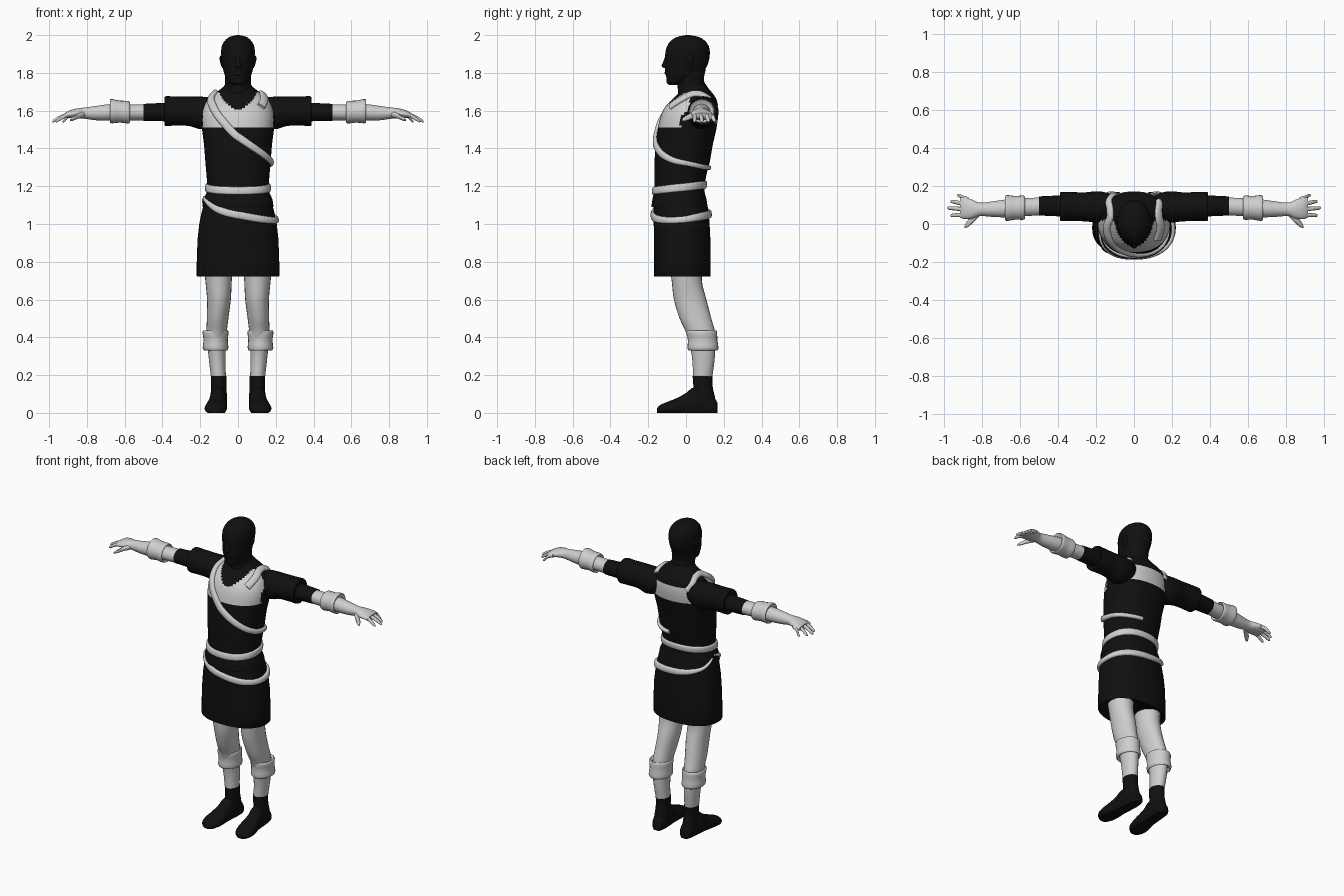
import bpy, bmesh, math
from mathutils import Vector


def material(name, v):
    m = bpy.data.materials.new(name)
    m.diffuse_color = (v, v, v, 1)
    return m


BLACK = material("black cloth", 0.005)
LIGHT = material("light grey", 0.62)


def spline(keys, n):
    """Smooth interpolation through tuples."""
    out = []
    for i in range(len(keys) - 1):
        p = [keys[max(i - 1, 0)], keys[i], keys[i + 1], keys[min(i + 2, len(keys) - 1)]]
        for s in range(n):
            u = s / n
            out.append(tuple(0.5 * (2 * b + (c - a) * u + (2 * a - 5 * b + 4 * c - d) * u * u
                                    + (3 * b - a - 3 * c + d) * u ** 3) for a, b, c, d in zip(*p)))
    return out + [tuple(keys[-1])]


def oval(t, e):
    c, s = math.cos(t), math.sin(t)
    return math.copysign(abs(c) ** e, c), math.copysign(abs(s) ** e, s)


def build(name, rings, mats, rule=None):
    """Skin a list of point rings into a capped mesh."""
    bm = bmesh.new()
    vs = [[bm.verts.new(p) for p in r] for r in rings]
    n = len(vs[0])
    for a, b in zip(vs, vs[1:]):
        for i in range(n):
            bm.faces.new((a[i], a[(i + 1) % n], b[(i + 1) % n], b[i]))
    bm.faces.new(vs[0])
    bm.faces.new(vs[-1])
    bmesh.ops.recalc_face_normals(bm, faces=bm.faces)
    if rule:
        for f in bm.faces:
            f.material_index = rule(f.calc_center_median())
    me = bpy.data.meshes.new(name)
    bm.to_mesh(me)
    bm.free()
    for m in mats:
        me.materials.append(m)
    ob = bpy.data.objects.new(name, me)
    bpy.context.collection.objects.link(ob)
    bpy.ops.object.select_all(action='DESELECT')
    ob.select_set(True)
    bpy.context.view_layer.objects.active = ob
    bpy.ops.object.shade_smooth_by_angle(angle=math.radians(50))
    return ob


def loft(name, axis, keys, mat, n=4, seg=24, e=1.0, m=1, rule=None):
    """Oval rings (position, centre a, centre b, radius a, radius b) along an axis."""
    rings = []
    for p, a, b, ra, rb in (spline(keys, n) if n > 1 else keys):
        ring = []
        for i in range(seg):
            c, s = oval(math.tau * i / seg, e)
            u, v = a + ra * c, b + rb * s
            x, y, z = {'x': (p, u, v), 'y': (u, p, v), 'z': (u, v, p)}[axis]
            ring.append((m * x, y, max(z, 0)))
        rings.append(ring)
    return build(name, rings, mat if isinstance(mat, list) else [mat], rule)


def surface(rings, t, z, e):
    """Point on a z loft at an angle and height."""
    rings = sorted(rings)
    z = min(max(z, rings[0][0]), rings[-1][0])
    for r, q in zip(rings, rings[1:]):
        if r[0] <= z <= q[0]:
            k = (z - r[0]) / max(q[0] - r[0], 1e-6)
            x, y, rx, ry = (a + (b - a) * k for a, b in zip(r[1:], q[1:]))
            c, s = oval(t, e)
            return Vector((x + rx * c, y + ry * s, z))


def band(name, body, e, path, thick=0.011):
    """Soft flattened strap lying on a body; path holds (degrees, height, half width)."""
    pts = spline(path, 8)
    pos = [surface(body, math.radians(t), z, e) for t, z, w in pts]
    rings = []
    for i, (t, z, w) in enumerate(pts):
        t = math.radians(t)
        du = surface(body, t + 0.06, z, e) - surface(body, t - 0.06, z, e)
        dv = surface(body, t, z + 0.01, e) - surface(body, t, z - 0.01, e)
        nor = du.cross(dv).normalized()
        tan = (pos[min(i + 1, len(pos) - 1)] - pos[max(i - 1, 0)]).normalized()
        side = tan.cross(nor).normalized()
        ring = []
        for k in range(12):
            c, s = oval(math.tau * k / 12, 0.7)
            ring.append(pos[i] + side * w * c + nor * (thick * s + 0.003))
        rings.append(ring)
    return build(name, rings, [LIGHT])


# Torso with a light bib, back panel and black collar
TORSO = [(1.09, 0, -0.035, 0.188, 0.148), (1.13, 0, -0.035, 0.182, 0.143), (1.18, 0, -0.035, 0.163, 0.133),
         (1.25, 0, -0.03, 0.166, 0.136), (1.33, 0, -0.02, 0.173, 0.146), (1.42, 0, -0.01, 0.180, 0.152),
         (1.50, 0, 0.005, 0.190, 0.155), (1.57, 0, 0.018, 0.192, 0.152), (1.62, 0, 0.030, 0.180, 0.140),
         (1.66, 0, 0.045, 0.160, 0.116), (1.69, 0, 0.050, 0.125, 0.092), (1.72, 0, 0.045, 0.085, 0.072),
         (1.74, 0, 0.040, 0.066, 0.065)]
TORSO_E = 0.9


def bib(c):
    if c.y < 0.02:
        return int(1.515 < c.z < min(1.70, 1.605 + 9 * c.x * c.x) and abs(c.x) < 0.187)
    return int(1.53 < c.z < 1.635 and abs(c.x) < 0.155)


loft("torso", 'z', TORSO, [BLACK, LIGHT], n=7, seg=72, e=TORSO_E, rule=bib)
torso = spline(TORSO, 7)

# Skirt
SKIRT = [(0.74, 0, -0.02, 0.19, 0.125), (0.722, 0, -0.02, 0.217, 0.149), (0.726, 0, -0.02, 0.22, 0.15),
         (0.82, 0, -0.02, 0.218, 0.15), (0.92, 0, -0.02, 0.214, 0.149), (1.0, 0, -0.023, 0.205, 0.148),
         (1.06, 0, -0.026, 0.193, 0.146), (1.12, 0, -0.03, 0.178, 0.14), (1.18, 0, -0.03, 0.155, 0.125)]
loft("skirt", 'z', SKIRT, BLACK, n=1, seg=48, e=0.88)
skirt = SKIRT[2:]

# Waist belt, dipping at the front
band("waist_belt", torso, TORSO_E,
     [(t, 1.192 - 0.016 * math.sin(math.radians(-t)), 0.021) for t in range(0, 361, 30)], 0.009)
# Slanting hip belt that tapers under the tunic hem
band("hip_belt", skirt, 0.88,
     [(-178, 1.14, 0.006), (-150, 1.115, 0.012), (-120, 1.075, 0.019), (-90, 1.047, 0.02), (-60, 1.028, 0.02),
      (-30, 1.02, 0.018), (0, 1.022, 0.018), (30, 1.035, 0.02), (60, 1.045, 0.021), (90, 1.053, 0.02),
      (120, 1.068, 0.016), (150, 1.09, 0.01), (175, 1.13, 0.005)], 0.013)
# Diagonal sash from one shoulder to the other flank
band("sash", torso, TORSO_E,
     [(-235, 1.62, 0.018), (-212, 1.67, 0.018), (-190, 1.69, 0.019), (-165, 1.685, 0.02), (-138, 1.63, 0.021),
      (-114, 1.55, 0.021), (-88, 1.455, 0.021), (-54, 1.385, 0.019), (-22, 1.342, 0.017), (10, 1.32, 0.014),
      (50, 1.303, 0.013), (80, 1.30, 0.012)], 0.014)
# Shoulder strap on the other side
band("shoulder_strap", torso, TORSO_E,
     [(-50, 1.62, 0.022), (-32, 1.66, 0.022), (-10, 1.685, 0.022), (15, 1.685, 0.02), (40, 1.66, 0.016)], 0.012)

# Neck and head
loft("neck", 'z', [(1.68, 0, 0.045, 0.085, 0.085), (1.73, 0, 0.03, 0.070, 0.075), (1.77, 0, 0.022, 0.068, 0.073),
                   (1.82, 0, 0.03, 0.068, 0.075)], BLACK)
loft("head", 'z', [(1.737, 0, -0.06, 0.022, 0.03), (1.748, 0, -0.05, 0.045, 0.052), (1.775, 0, -0.022, 0.064, 0.082),
                   (1.81, 0, -0.008, 0.077, 0.102), (1.85, 0, 0.004, 0.084, 0.113), (1.90, 0, 0.008, 0.089, 0.118),
                   (1.94, 0, 0.010, 0.086, 0.111), (1.97, 0, 0.010, 0.070, 0.090), (1.99, 0, 0.010, 0.045, 0.058),
                   (2.0, 0, 0.010, 0.008, 0.01)], BLACK, seg=32)
loft("nose", 'z', [(1.825, 0, -0.105, 0.014, 0.012), (1.838, 0, -0.108, 0.018, 0.021),
                   (1.86, 0, -0.104, 0.012, 0.016), (1.89, 0, -0.10, 0.008, 0.009)], BLACK, seg=12)
loft("lips", 'z', [(1.782, 0, -0.094, 0.016, 0.006), (1.792, 0, -0.098, 0.026, 0.013),
                   (1.806, 0, -0.098, 0.022, 0.014), (1.813, 0, -0.098, 0.01, 0.006)], BLACK, seg=12)

for m, side in ((1, "left"), (-1, "right")):
    loft(side + "_ear", 'z', [(1.825, 0.08, 0.012, 0.004, 0.008), (1.85, 0.086, 0.018, 0.007, 0.017),
                              (1.88, 0.09, 0.022, 0.008, 0.02), (1.893, 0.088, 0.022, 0.003, 0.008)],
         BLACK, seg=12, m=m)

    # Arms: wide sleeve, tight sleeve, forearm and turned-back cuff
    loft(side + "_sleeve", 'x', [(0.10, 0.085, 1.60, 0.06, 0.065), (0.15, 0.088, 1.592, 0.078, 0.08),
                                 (0.20, 0.09, 1.588, 0.082, 0.086), (0.26, 0.09, 1.597, 0.076, 0.078),
                                 (0.33, 0.092, 1.598, 0.076, 0.077), (0.385, 0.092, 1.598, 0.075, 0.078),
                                 (0.383, 0.092, 1.598, 0.06, 0.062)], BLACK, m=m)
    loft(side + "_under_sleeve", 'x', [(0.36, 0.095, 1.593, 0.056, 0.05), (0.44, 0.095, 1.592, 0.053, 0.047),
                                       (0.50, 0.095, 1.591, 0.05, 0.045)], BLACK, m=m)
    loft(side + "_forearm", 'x', [(0.48, 0.093, 1.591, 0.047, 0.042), (0.58, 0.088, 1.591, 0.047, 0.042),
                                  (0.67, 0.082, 1.591, 0.047, 0.044), (0.75, 0.078, 1.587, 0.040, 0.038),
                                  (0.81, 0.077, 1.587, 0.035, 0.030), (0.85, 0.078, 1.586, 0.050, 0.026),
                                  (0.89, 0.083, 1.581, 0.057, 0.021), (0.915, 0.086, 1.574, 0.052, 0.014)],
         LIGHT, m=m)
    loft(side + "_arm_cuff", 'x', [(0.585, 0.086, 1.591, 0.046, 0.042), (0.573, 0.086, 1.591, 0.058, 0.054),
                                   (0.585, 0.086, 1.592, 0.064, 0.060), (0.625, 0.085, 1.595, 0.062, 0.058),
                                   (0.665, 0.084, 1.597, 0.068, 0.064), (0.678, 0.084, 1.597, 0.062, 0.06),
                                   (0.668, 0.084, 1.595, 0.046, 0.042)], LIGHT, n=2, m=m)
    # Fingers fan out and droop slightly
    for name, y0, y1, x1 in (("little", 0.128, 0.150, 0.93), ("ring", 0.103, 0.118, 0.965),
                             ("middle", 0.076, 0.084, 0.982), ("index", 0.050, 0.045, 0.965)):
        ym = (y0 + y1) / 2
        loft(f"{side}_{name}_finger", 'x', [(0.87, y0, 1.58, 0.013, 0.013), ((0.87 + x1) / 2, ym, 1.571, 0.011, 0.012),
                                            (x1 - 0.01, y1, 1.548, 0.009, 0.009), (x1, y1, 1.543, 0.003, 0.004)],
             LIGHT, n=3, seg=10, m=m)
    loft(side + "_thumb", 'x', [(0.81, 0.06, 1.582, 0.016, 0.016), (0.845, 0.028, 1.572, 0.02, 0.015),
                                (0.875, 0.0, 1.557, 0.018, 0.011), (0.89, -0.015, 1.55, 0.006, 0.005)],
         LIGHT, n=3, seg=10, m=m)

    # Legs, knee-length cuff and boots
    loft(side + "_leg", 'z', [(0.80, 0.105, 0.0, 0.08, 0.09), (0.70, 0.103, 0.004, 0.070, 0.080),
                              (0.60, 0.101, 0.022, 0.063, 0.086), (0.50, 0.108, 0.05, 0.057, 0.084),
                              (0.42, 0.113, 0.078, 0.053, 0.076), (0.30, 0.111, 0.092, 0.045, 0.061),
                              (0.18, 0.103, 0.088, 0.039, 0.05)], LIGHT, m=m)
    loft(side + "_leg_cuff", 'z', [(0.345, 0.117, 0.09, 0.048, 0.065), (0.33, 0.118, 0.09, 0.060, 0.076),
                                   (0.345, 0.119, 0.09, 0.068, 0.082), (0.385, 0.118, 0.088, 0.064, 0.078),
                                   (0.425, 0.119, 0.084, 0.069, 0.081), (0.437, 0.118, 0.083, 0.063, 0.077),
                                   (0.425, 0.116, 0.08, 0.05, 0.068)], LIGHT, n=2, m=m)
    loft(side + "_boot_ankle", 'z', [(0.03, 0.102, 0.105, 0.044, 0.056), (0.09, 0.102, 0.096, 0.043, 0.056),
                                     (0.14, 0.102, 0.09, 0.041, 0.051), (0.195, 0.102, 0.088, 0.042, 0.053)],
         BLACK, m=m)
    shoe = [(0.168, 0.100, 0.05, 0.022), (0.150, 0.100, 0.08, 0.038), (0.10, 0.102, 0.13, 0.045),
            (0.04, 0.106, 0.135, 0.046), (0.0, 0.110, 0.105, 0.048), (-0.05, 0.114, 0.078, 0.057),
            (-0.10, 0.119, 0.058, 0.058), (-0.135, 0.121, 0.043, 0.045), (-0.153, 0.121, 0.026, 0.02)]
    loft(side + "_boot_foot", 'y', [(y, x, h * 0.4, w, h * 0.6) for y, x, h, w in shoe], BLACK, m=m)
